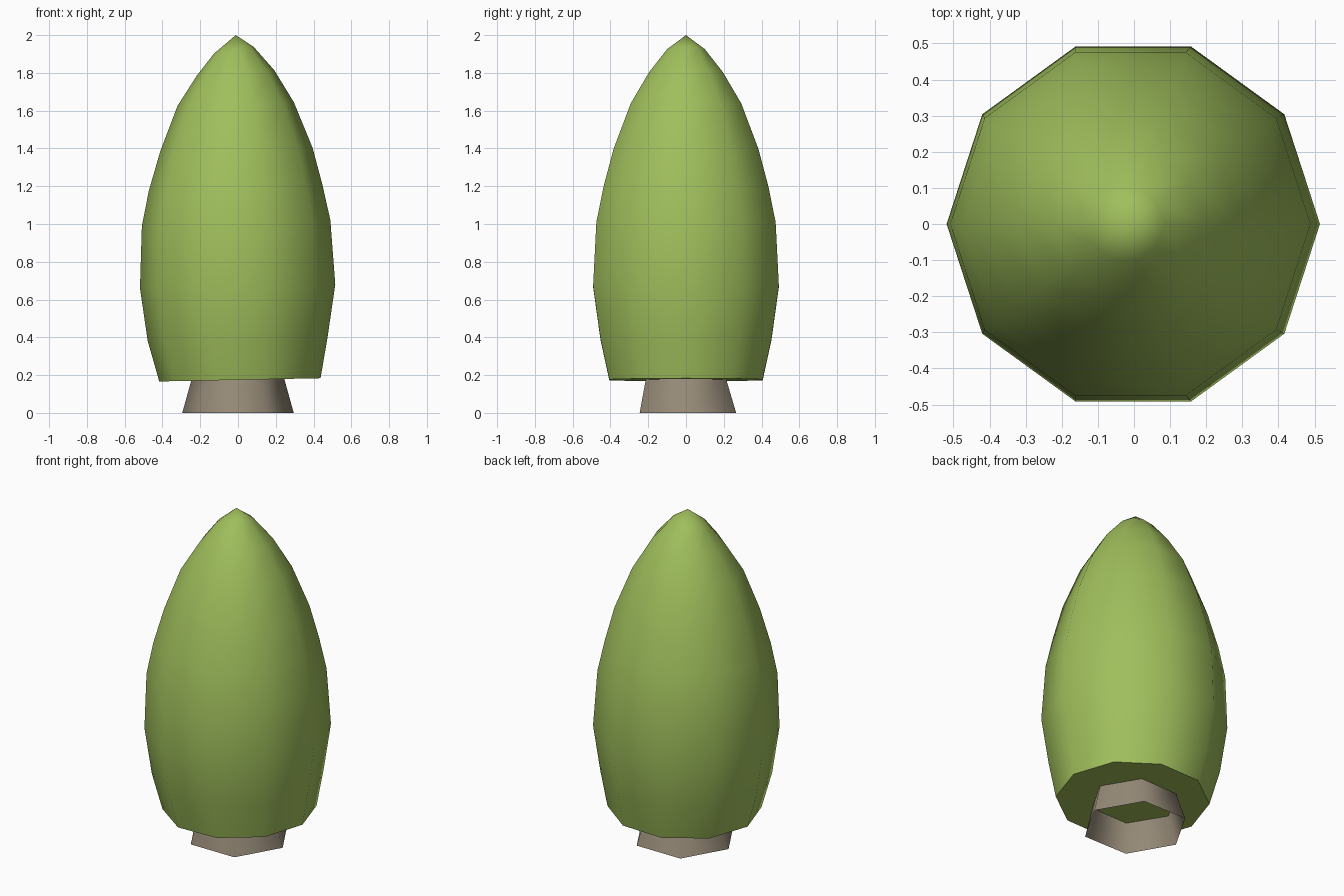
import bpy, bmesh, math

if "Cube" in bpy.data.objects:
    bpy.data.objects.remove(bpy.data.objects["Cube"])


def material(name, rgb):
    m = bpy.data.materials.new(name)
    m.diffuse_color = (*rgb, 1)
    m.use_nodes = True
    m.node_tree.nodes["Principled BSDF"].inputs["Base Color"].default_value = m.diffuse_color
    return m


def lathe(name, rings, sides, mat, tip=None, cap_bottom=False):
    """Skin rings of (z, radius, centre x, centre y, slope along x)."""
    bm = bmesh.new()
    loops = []
    for z, r, cx, cy, slope in rings:
        loop = []
        for i in range(sides):
            a = math.tau * i / sides
            x, y = r * math.cos(a), r * math.sin(a)
            loop.append(bm.verts.new((cx + x, cy + y, z + slope * x)))
        loops.append(loop)
    for low, high in zip(loops, loops[1:]):
        for i in range(sides):
            j = (i + 1) % sides
            bm.faces.new((low[i], low[j], high[j], high[i]))
    if tip:
        top = bm.verts.new(tip)
        for i in range(sides):
            bm.faces.new((loops[-1][i], loops[-1][(i + 1) % sides], top))
    if cap_bottom:
        bm.faces.new(loops[0][::-1])
    mesh = bpy.data.meshes.new(name)
    bm.to_mesh(mesh)
    bm.free()
    mesh.materials.append(mat)
    ob = bpy.data.objects.new(name, mesh)
    bpy.context.collection.objects.link(ob)
    bpy.ops.object.select_all(action='DESELECT')
    ob.select_set(True)
    bpy.context.view_layer.objects.active = ob
    bpy.ops.object.shade_smooth_by_angle(angle=math.radians(65))
    return ob


leaf = material("leaf green", (0.35, 0.52, 0.107))
bark = material("bark brown", (0.31, 0.26, 0.19))

# Foliage: slightly leaning ten-sided bullet with a flat underside
foliage_rings = [
    (0.175, 0.427, 0.01, 0, 0.02),
    (0.39, 0.476, -0.002, 0, 0.02),
    (0.67, 0.517, -0.002, 0, 0.02),
    (1.005, 0.499, -0.01, 0, 0.03),
    (1.19, 0.46, -0.012, 0, 0.03),
    (1.395, 0.403, -0.008, 0, 0.02),
    (1.635, 0.308, -0.012, 0, 0.03),
    (1.80, 0.205, -0.013, 0, 0.07),
    (1.92, 0.105, -0.022, 0, 0.17),
]
lathe("foliage", foliage_rings, 10, leaf, tip=(-0.012, 0, 2.0), cap_bottom=True)

# Trunk: open six-sided tapered tube
lathe("trunk", [(0, 0.295, 0, 0.01, 0), (0.18, 0.245, 0, 0, 0)], 6, bark)
